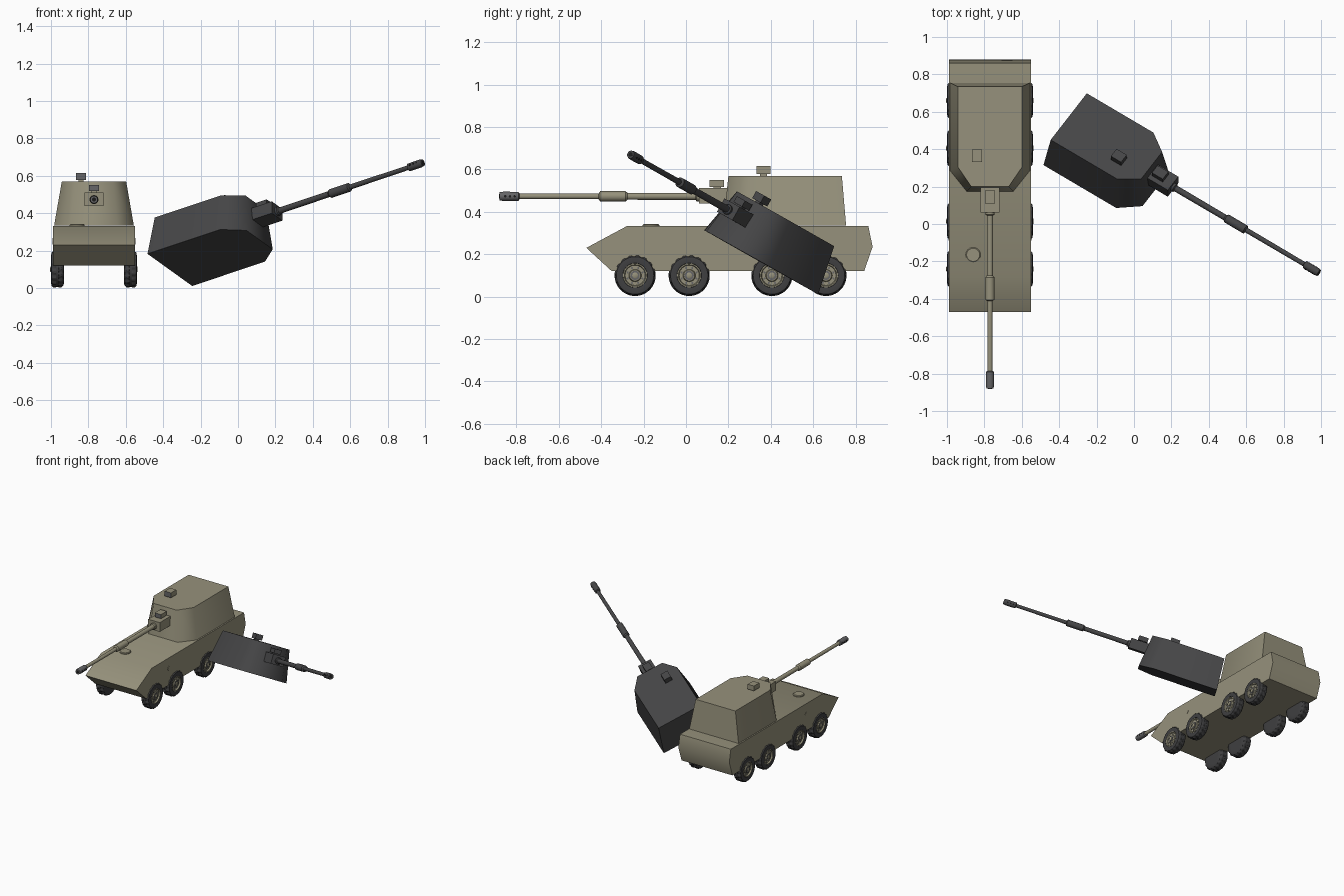
import bpy, bmesh, math
from mathutils import Matrix, Vector

if "Cube" in bpy.data.objects:
    bpy.data.objects.remove(bpy.data.objects["Cube"])

CX = -0.77  # vehicle centre line


def material(name, r, g, b):
    m = bpy.data.materials.new(name)
    m.diffuse_color = (r, g, b, 1)
    m.use_nodes = True
    m.node_tree.nodes["Principled BSDF"].inputs["Base Color"].default_value = m.diffuse_color
    return m


TAN = material("olive_tan", 0.305, 0.285, 0.20)
CHAR = material("charred_grey", 0.06, 0.06, 0.062)
RUBBER = material("tyre_rubber", 0.05, 0.05, 0.052)
STEEL = material("steel_grey", 0.13, 0.13, 0.135)
BLACK = material("bore_black", 0.012, 0.012, 0.012)


def finish(name, bm, mats, M=Matrix(), angle=35):
    bmesh.ops.recalc_face_normals(bm, faces=bm.faces)
    me = bpy.data.meshes.new(name)
    bm.to_mesh(me)
    bm.free()
    for m in mats:
        me.materials.append(m)
    ob = bpy.data.objects.new(name, me)
    bpy.context.collection.objects.link(ob)
    ob.matrix_world = M
    bpy.ops.object.select_all(action='DESELECT')
    bpy.context.view_layer.objects.active = ob
    ob.select_set(True)
    bpy.ops.object.shade_smooth_by_angle(angle=math.radians(angle))
    return ob


def loft(name, lower, upper, mats, M=Matrix(), angle=35):
    """Closed solid between two matching outlines."""
    bm = bmesh.new()
    a = [bm.verts.new(p) for p in lower]
    b = [bm.verts.new(p) for p in upper]
    n = len(a)
    bm.faces.new(a)
    bm.faces.new(b)
    for i in range(n):
        j = (i + 1) % n
        bm.faces.new((a[i], a[j], b[j], b[i]))
    return finish(name, bm, mats, M, angle)


def box(name, x, y, z, mats, M=Matrix()):
    """Box from ranges; a second material goes on its front face."""
    bm = bmesh.new()
    bmesh.ops.create_cube(bm, size=1)
    for v in bm.verts:
        v.co = Vector([r[0] + (c + 0.5) * (r[1] - r[0]) for c, r in zip(v.co, (x, y, z))])
    bm.normal_update()
    if len(mats) > 1:
        for f in bm.faces:
            f.material_index = int(f.normal.y < -0.9)
    return finish(name, bm, mats, M)


def lathe(name, profile, axis, mats, M=Matrix(), seg=24, lug=None):
    """Spin (radius, distance) points about an axis; lug varies the radius."""
    bm = bmesh.new()
    rings = []
    for k, (r, d) in enumerate(profile):
        ring = []
        for i in range(seg):
            t = 2 * math.pi * i / seg
            rr = r - (lug(k, i) if lug else 0)
            c, s = rr * math.cos(t), rr * math.sin(t)
            ring.append(bm.verts.new({'x': (d, c, s), 'y': (c, d, s), 'z': (c, s, d)}[axis]))
        rings.append(ring)
    for a, b in zip(rings, rings[1:]):
        for i in range(seg):
            j = (i + 1) % seg
            bm.faces.new((a[i], a[j], b[j], b[i]))
    bm.faces.new(rings[0])
    bm.faces.new(rings[-1])
    return finish(name, bm, mats, M)


def at(x, y, z):
    return Matrix.Translation((x, y, z))


# Hull: side profile extruded across the width
hull = [(-0.47, 0.23), (-0.28, 0.332), (0.86, 0.332), (0.88, 0.235), (0.84, 0.12), (-0.35, 0.12)]
loft("hull", [(CX - 0.22, y, z) for y, z in hull], [(CX + 0.22, y, z) for y, z in hull], [TAN])

# Driver hatch and side markers
lathe("driver_hatch", [(0.04, 0.325), (0.04, 0.338), (0.035, 0.342)], 'z', [TAN], at(-0.86, -0.165, 0))
for s, side in ((1, "left"), (-1, "right")):
    lathe(side + "_side_marker", [(0.018, 0.215 * s), (0.018, 0.223 * s)], 'x', [TAN], at(CX, -0.07, 0.25), 4)

# Wheels: tyre with tread lugs, dished hub, cap and bolts
tyre = [(0.055, -0.036), (0.075, -0.036), (0.088, -0.031), (0.097, -0.022), (0.097, -0.008),
        (0.093, -0.006), (0.093, 0.006), (0.097, 0.008), (0.097, 0.022), (0.088, 0.031),
        (0.075, 0.033), (0.058, 0.031), (0.054, 0.018)]


def tread(k, i):
    if k in (3, 4):
        return 0.006 if i % 4 >= 2 else 0
    if k in (7, 8):
        return 0.006 if i % 4 < 2 else 0
    return 0


for s, side in ((1, "left"), (-1, "right")):
    for n, y in enumerate((-0.24, 0.015, 0.405, 0.66), 1):
        M = at(CX + s * 0.196, y, 0.1) @ Matrix.Scale(1, 4)
        if s < 0:
            M = M @ Matrix.Rotation(math.pi, 4, 'Z')
        tag = "%s_wheel_%d_" % (side, n)
        lathe(tag + "tyre", tyre, 'x', [RUBBER], M, 64, tread)
        lathe(tag + "hub", [(0.055, 0.015), (0.057, 0.031), (0.051, 0.032), (0.047, 0.022),
                            (0.03, 0.022), (0.026, 0.030)], 'x', [TAN], M)
        lathe(tag + "hub_ring", [(0.022, 0.028), (0.022, 0.032)], 'x', [STEEL], M)
        lathe(tag + "hub_cap", [(0.014, 0.03), (0.014, 0.036), (0.010, 0.038)], 'x', [TAN], M, 16)
        for b in range(8):
            a = math.pi * (b + 0.5) / 4
            lathe(tag + "bolt", [(0.005, 0.02), (0.005, 0.026)], 'x', [STEEL],
                  M @ at(0, 0.038 * math.cos(a), 0.038 * math.sin(a)), 6)


def outline(w, wf, back, mid, front, z):
    return [(-w, back, z), (w, back, z), (w, mid, z), (wf, front, z), (-wf, front, z), (-wf - (w - wf), mid, z)]


def turret(tag, M, paint, metal, bore):
    # Body with tapered walls and cut front corners
    loft(tag + "turret_body", outline(0.213, 0.125, 0.755, 0.285, 0.175, 0.335),
         outline(0.172, 0.10, 0.735, 0.305, 0.20, 0.57), [paint], M, 55)
    # Gun shield and sights with grey fronts
    box(tag + "gun_shield", (-0.05, 0.05), (0.062, 0.22), (0.44, 0.512), [paint], M)
    box(tag + "gun_sight", (-0.027, 0.027), (0.11, 0.18), (0.518, 0.55), [paint, metal], M)
    box(tag + "gun_sight_neck", (-0.015, 0.015), (0.13, 0.165), (0.505, 0.52), [paint], M)
    box(tag + "roof_sight", (-0.096, -0.042), (0.332, 0.398), (0.578, 0.616), [paint, metal], M)
    box(tag + "roof_sight_neck", (-0.083, -0.055), (0.348, 0.382), (0.565, 0.58), [paint], M)
    # Barrel with fume sleeve
    G = M @ at(0, 0, 0.473)
    lathe(tag + "barrel", [(0.024, 0.08), (0.024, 0.05), (0.017, 0.045), (0.016, -0.275), (0.024, -0.285),
                           (0.024, -0.405), (0.0135, -0.412), (0.0125, -0.80)], 'y', [paint], G)
    lathe(tag + "muzzle_brake", [(0.014, -0.786), (0.021, -0.79), (0.022, -0.86), (0.019, -0.88)],
          'y', [metal], G)
    lathe(tag + "bore", [(0.011, -0.878), (0.011, -0.881)], 'y', [bore], G, 16)
    # Muzzle vents on both sides
    for s in (-1, 1):
        for y in (-0.808, -0.83, -0.852):
            lathe(tag + "muzzle_vent", [(0.006, 0.018 * s), (0.006, 0.0225 * s)], 'x', [bore], G @ at(0, y, 0), 10)


turret("", at(CX, 0, 0), TAN, STEEL, BLACK)

# Blown-off turret lying tilted on the ground
fwd = Vector((0.828, -0.488, 0.277)).normalized()
left = Vector((0.561, 0.722, -0.403))
left = (left - fwd * left.dot(fwd)).normalized()
up = fwd.cross(left)
R = Matrix((left, -fwd, up)).transposed()
origin = Vector((-0.484, 0.315, 0.183)) - R @ Vector((-0.213, 0.755, 0.335))
turret("wreck_", Matrix.Translation(origin) @ R.to_4x4(), CHAR, CHAR, BLACK)
